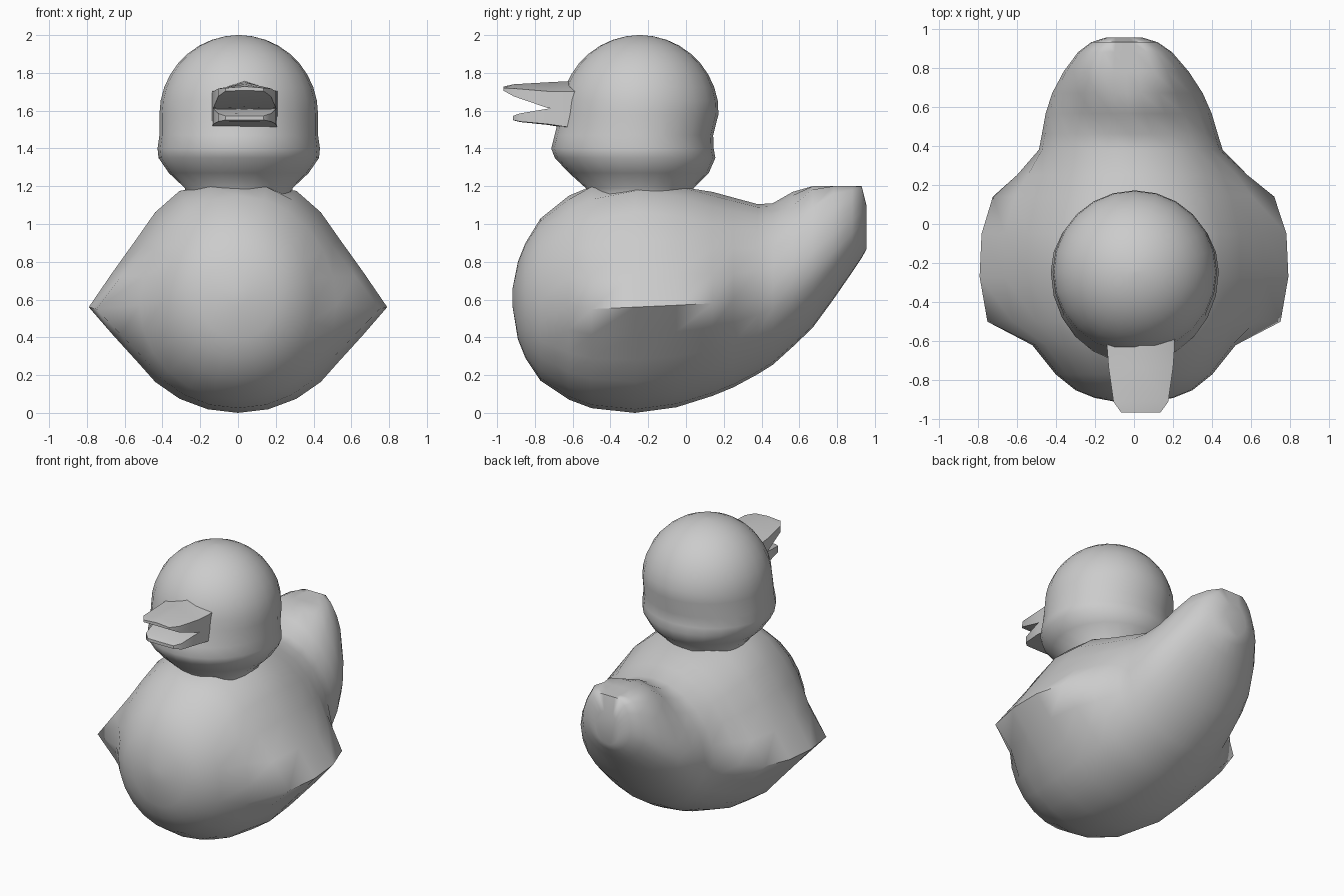
import bpy, bmesh
from math import cos, sin, pi, exp, radians, copysign


def loft(name, rings, angle):
    """Skin a list of equal-length closed rings and cap both ends."""
    bm = bmesh.new()
    vr = [[bm.verts.new(p) for p in ring] for ring in rings]
    n = len(vr[0])
    for a, b in zip(vr, vr[1:]):
        for i in range(n):
            j = (i + 1) % n
            bm.faces.new((a[i], a[j], b[j], b[i]))
    bm.faces.new(vr[0])
    bm.faces.new(vr[-1])
    bmesh.ops.recalc_face_normals(bm, faces=bm.faces)
    me = bpy.data.meshes.new(name)
    bm.to_mesh(me)
    bm.free()
    ob = bpy.data.objects.new(name, me)
    bpy.context.collection.objects.link(ob)
    bpy.ops.object.select_all(action='DESELECT')
    ob.select_set(True)
    bpy.context.view_layer.objects.active = ob
    bpy.ops.object.shade_smooth_by_angle(angle=radians(angle))
    return ob


# Body sections: y, bottom, top, half width, wing bulge, widest z, upper exponent
SECTIONS = [
    (-0.918, 0.56, 0.66, 0.05, 0, 0.61, 2), (-0.89, 0.39, 0.80, 0.20, 0, 0.60, 2),
    (-0.85, 0.29, 0.90, 0.30, 0, 0.60, 2), (-0.77, 0.17, 1.03, 0.40, 0, 0.59, 2),
    (-0.62, 0.07, 1.15, 0.52, 0, 0.57, 2), (-0.50, 0.025, 1.22, 0.57, 0.18, 0.55, 2),
    (-0.27, 0.0, 1.27, 0.62, 0.17, 0.56, 2), (-0.05, 0.03, 1.24, 0.62, 0.16, 0.57, 2),
    (0.14, 0.09, 1.17, 0.57, 0.15, 0.58, 2), (0.25, 0.135, 1.14, 0.53, 0.06, 0.60, 2),
    (0.38, 0.205, 1.105, 0.47, 0, 0.63, 2), (0.46, 0.255, 1.11, 0.45, 0, 0.66, 1.9),
    (0.565, 0.35, 1.17, 0.425, 0, 0.70, 1.7), (0.67, 0.45, 1.265, 0.385, 0, 0.76, 1.6),
    (0.78, 0.60, 1.32, 0.32, 0, 0.85, 1.65), (0.88, 0.745, 1.285, 0.24, 0, 0.95, 1.8),
    (0.93, 0.82, 1.23, 0.17, 0, 1.00, 2), (0.955, 0.865, 1.10, 0.09, 0, 0.97, 2)]


def body_ring(y, zb, zt, w, wing, zc, p, n=24):
    ring = []
    for i in range(n):
        a = 2 * pi * i / n
        c, s = cos(a), sin(a)
        q = p if s > 0 else 2
        x = w * copysign(abs(c) ** (2 / q), c) if abs(c) > 1e-6 else 0
        x += copysign(wing * max(0, 1 - abs(s) / 0.55) ** 1.5, c)
        z = zc + (zt - zc) * s ** (2 / q) if s > 0 else zc + (zc - zb) * s
        cx = -0.05 * max(0, (y - 0.1) / 0.85)
        ring.append((x + cx, y, min(z, 1.2)))
    return ring


loft("body", [body_ring(*s) for s in SECTIONS], 60)

# Head: rounded dome tapering to the neck, with a slight chin bulge at the front
profile = [(0.42 * sin(pi * k / 18), 1.58 + 0.42 * cos(pi * k / 18)) for k in range(10)]
profile[0] = (0.01, 2.0)
profile += [(0.42, 1.47), (0.43, 1.40), (0.425, 1.35), (0.37, 1.27), (0.285, 1.19), (0.28, 1.15)]


def head_ring(r, z, n=24):
    ring = []
    for i in range(n):
        a = 2 * pi * i / n
        s = sin(a)
        bulge = exp(-((z - 1.42) / 0.1) ** 2)
        ring.append((r * cos(a) + 0.004, -0.245 + r * s - 0.04 * bulge * abs(s), z))
    return ring


loft("head", [head_ring(*p) for p in profile], 60)


# Beak halves: y, half width, flat edge z, ridge z
def beak(name, sections, shoulder):
    shape = [(-1, 0), (-1, shoulder), (0, 1), (1, shoulder), (1, 0), (0, 0.04)]
    loft(name, [[(0.035 + hw * u, y, z0 + (z1 - z0) * v) for u, v in shape]
                for y, hw, z0, z1 in sections], 40)


beak("upper_beak", [(-0.55, 0.175, 1.60, 1.76), (-0.64, 0.172, 1.60, 1.755),
                    (-0.735, 0.165, 1.615, 1.75), (-0.91, 0.14, 1.675, 1.74),
                    (-0.965, 0.10, 1.705, 1.728)], 0.65)
beak("lower_beak", [(-0.55, 0.175, 1.62, 1.505), (-0.64, 0.172, 1.615, 1.51),
                    (-0.735, 0.165, 1.61, 1.525), (-0.88, 0.14, 1.585, 1.54),
                    (-0.917, 0.10, 1.572, 1.55)], 0.95)
